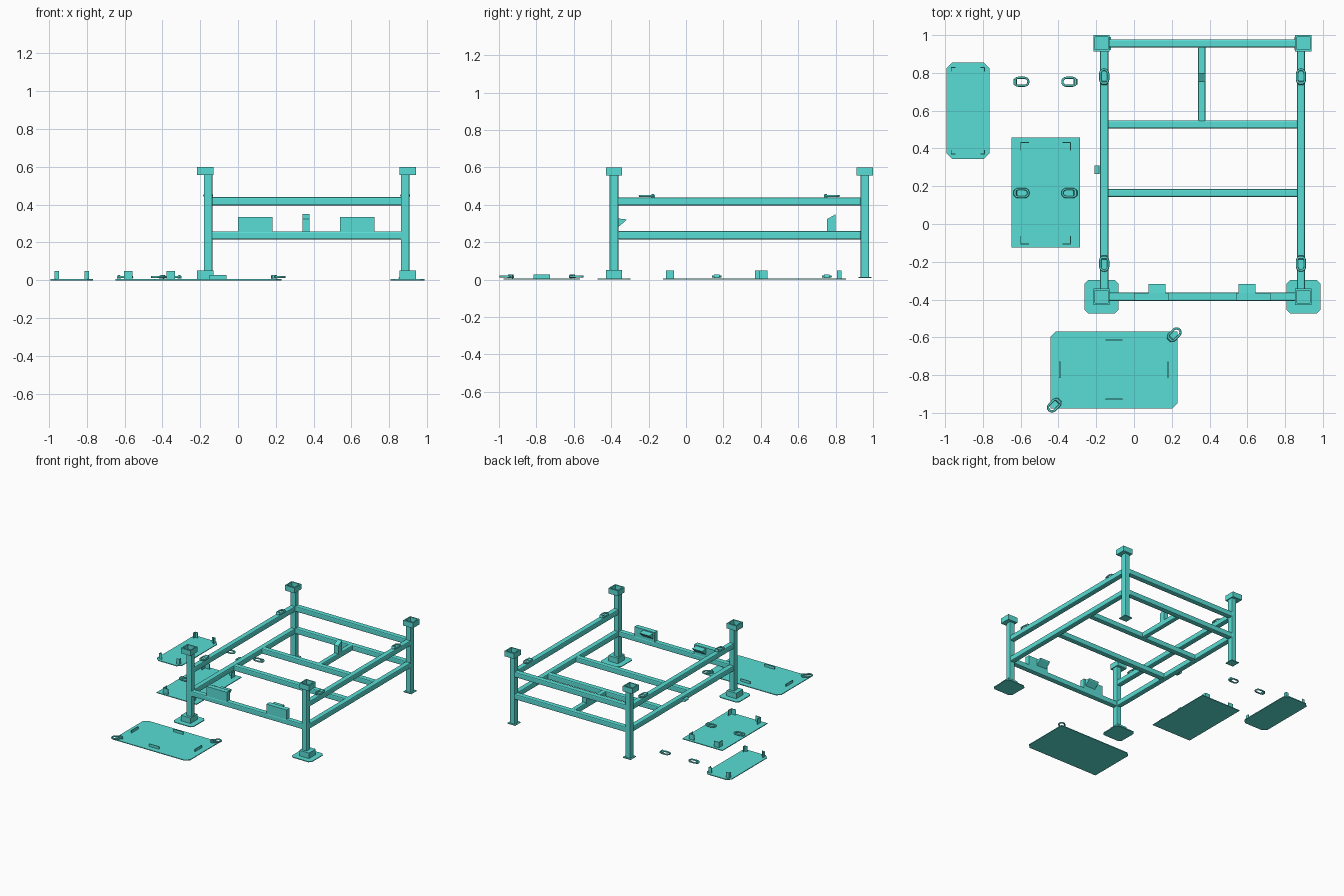
import bpy, bmesh
from math import cos, sin, pi, radians

if "Cube" in bpy.data.objects:
    bpy.data.objects.remove(bpy.data.objects["Cube"])

mat = bpy.data.materials.new("turquoise_paint")
mat.diffuse_color = (0.1, 0.72, 0.66, 1)
mat.use_nodes = True
mat.node_tree.nodes["Principled BSDF"].inputs["Base Color"].default_value = mat.diffuse_color


def finish(name, bm, bevel=0.0):
    bmesh.ops.recalc_face_normals(bm, faces=bm.faces)
    me = bpy.data.meshes.new(name)
    bm.to_mesh(me)
    bm.free()
    ob = bpy.data.objects.new(name, me)
    bpy.context.collection.objects.link(ob)
    me.materials.append(mat)
    if bevel:
        m = ob.modifiers.new("edge_round", 'BEVEL')
        m.width, m.segments = bevel, 2
    return ob


def box(name, x0, x1, y0, y1, z0, z1, bevel=0.0):
    bm = bmesh.new()
    bmesh.ops.create_cube(bm, size=1)
    for v in bm.verts:
        v.co = (x0 if v.co.x < 0 else x1, y0 if v.co.y < 0 else y1, z0 if v.co.z < 0 else z1)
    return finish(name, bm, bevel)


def prism(name, pts, d):
    """Extrude a closed outline of 3D points along d."""
    bm = bmesh.new()
    f = bm.faces.new([bm.verts.new(p) for p in pts])
    r = bmesh.ops.extrude_face_region(bm, geom=[f])
    bmesh.ops.translate(bm, vec=d, verts=[v for v in r['geom'] if isinstance(v, bmesh.types.BMVert)])
    return finish(name, bm)


def plate(name, x0, x1, y0, y1, cuts, t=0.006):
    """Sheet with chamfers, cuts in order: SW, SE, NE, NW."""
    a, b, c, d = cuts
    pts = [(x0, y0 + a), (x0 + a, y0), (x1 - b, y0), (x1, y0 + b),
           (x1, y1 - c), (x1 - c, y1), (x0 + d, y1), (x0, y1 - d)]
    pts = [p for i, p in enumerate(pts) if p != pts[i - 1]]
    return prism(name, [(x, y, 0) for x, y in pts], (0, 0, t))


def sweep(name, path, r, closed, sides=8):
    cu = bpy.data.curves.new(name, 'CURVE')
    cu.dimensions = '3D'
    cu.bevel_depth, cu.bevel_resolution, cu.use_fill_caps = r, 1, True
    sp = cu.splines.new('POLY')
    sp.points.add(len(path) - 1)
    for p, co in zip(sp.points, path):
        p.co = (*co, 1)
    sp.use_cyclic_u = closed
    cu.materials.append(mat)
    ob = bpy.data.objects.new(name, cu)
    bpy.context.collection.objects.link(ob)
    return ob


def lash_ring(name, x, y, z, deg):
    """Oblong ring with a strap clip at the end facing deg."""
    a = radians(deg)
    path = []
    for c, s in ((0.016, -pi / 2), (-0.016, pi / 2)):
        for i in range(9):
            t = s + pi * i / 8
            path.append((c + 0.021 * cos(t), 0.021 * sin(t), 0))
    ring = sweep(name + "_loop", path, 0.006, True)
    # arched strap holding the ring down
    pts = [(0.023, -0.014, -0.008), (0.043, -0.014, -0.008), (0.043, -0.014, 0.003),
           (0.038, -0.014, 0.011), (0.028, -0.014, 0.011), (0.023, -0.014, 0.003)]
    strap = prism(name + "_clip", pts, (0, 0.028, 0))
    for o in (ring, strap):
        o.location = (x, y, z)
        o.rotation_euler.z = a


def angle_corner(name, x, y, sx, sy, leg, h=0.05, t=0.005):
    """L-shaped locating corner pointing inwards."""
    pts = [(0, 0), (leg, 0), (leg, t), (t, t), (t, leg), (0, leg)]
    prism(name, [(x + sx * u, y + sy * v, 0.004) for u, v in pts], (0, 0, h - 0.004))


XL, XR, YF, YB, H = -0.158, 0.884, -0.385, 0.956, 0.022
UP, LOW = 0.418, 0.237

# corner posts, stacking cups and feet
for side, px, cx in (("left", XL, -0.172), ("right", XR, 0.897)):
    for end, py in (("front", YF), ("rear", YB)):
        n = f"{end}_{side}_"
        box(n + "post", px - 0.023, px + 0.023, py - 0.023, py + 0.023, 0.008, 0.562, 0.006)
        w, t = 0.0435, 0.01
        box(n + "cup_floor", cx - w + t, cx + w - t, py - w + t, py + w - t, 0.557, 0.565)
        for s in (-1, 1):
            xs = sorted((cx + s * w, cx + s * (w - t)))
            ys = sorted((py + s * w, py + s * (w - t)))
            box(n + "cup_side", *xs, py - w, py + w, 0.557, 0.6)
            box(n + "cup_end", cx - w + t, cx + w - t, *ys, 0.557, 0.6)
        if end == "front":
            plate(n + "base_plate", cx - 0.09, cx + 0.09, py - 0.089, py + 0.089, (0.02,) * 4)
            box(n + "foot_sleeve", cx - w, cx + w, py - w, py + w, 0.006, 0.051)
        else:
            box(n + "foot_pad", px - 0.035, px + 0.035, py - 0.035, py + 0.035, 0.009, 0.015)
    # side rails
    for lvl, z in (("upper", UP), ("lower", LOW)):
        box(f"{lvl}_{side}_rail", px - H, px + H, YF + 0.02, YB - 0.02, z - H, z + H, 0.008)
    # lashing rings on the upper rails
    lash_ring(f"rear_{side}_rail_ring", px, 0.78, UP + 0.03, -90)
    lash_ring(f"front_{side}_rail_ring", px, -0.21, UP + 0.03, 90)

# cross members
for n, y, z in (("rear_upper_rail", YB, UP), ("rear_lower_rail", YB, LOW), ("front_lower_rail", YF, LOW),
                ("rear_cross_member", 0.527, LOW), ("front_cross_member", 0.164, LOW)):
    box(n, XL + 0.015, XR - 0.015, y - H, y + H, z - H, z + H, 0.008)
box("centre_spine", 0.34, 0.379, 0.54, 0.94, LOW - H, LOW + H, 0.008)

# slanted stop on the spine
prism("spine_stop", [(0.34, y, z) for y, z in ((0.753, 0.25), (0.8, 0.25), (0.8, 0.35), (0.753, 0.323))],
      (0.039, 0, 0))

# front brackets with rearward tabs
for n, x0, t0 in (("left", 0.0, 0.077), ("right", 0.54, 0.553)):
    box(n + "_front_bracket", x0, x0 + 0.182, YF - 0.02, YF + 0.02, 0.25, 0.335)
    prism(n + "_bracket_tab", [(t0, y, z) for y, z in
                               ((-0.37, 0.328), (-0.318, 0.322), (-0.325, 0.312), (-0.37, 0.275))], (0.09, 0, 0))

# short tube on the left lower rail
sleeve = sweep("side_tube", [(-0.196, 0.265, LOW), (-0.196, 0.309, LOW)], 0.014, False)
sleeve.data.bevel_resolution = 2
sleeve.data.use_fill_caps = False

# middle floor plate with locating corners
plate("middle_plate", -0.648, -0.287, -0.124, 0.457, (0,) * 4)
for sx, x in ((1, -0.602), (-1, -0.333)):
    for sy, y in ((1, -0.108), (-1, 0.435)):
        angle_corner("middle_plate_corner", x, y, sx, sy, 0.045)

# narrow floor plate with locating corners
plate("narrow_plate", -0.992, -0.766, 0.343, 0.856, (0.03,) * 4)
for sx, x in ((1, -0.97), (-1, -0.788)):
    for sy, y in ((1, 0.368), (-1, 0.832)):
        angle_corner("narrow_plate_corner", x, y, sx, sy, 0.024)

# front floor plate with upright tabs
plate("front_plate", -0.443, 0.231, -0.977, -0.568, (0, 0.03, 0, 0.03))
for y in (-0.615, -0.928):
    box("front_plate_long_tab", -0.151, -0.062, y - 0.003, y + 0.003, 0.004, 0.027)
for x in (-0.393, 0.18):
    box("front_plate_end_tab", x - 0.003, x + 0.003, -0.815, -0.728, 0.004, 0.027)

# loose lashing rings at floor level
for n, x, y, a in (("front_plate_corner_ring", -0.423, -0.96, 45), ("front_plate_far_ring", 0.214, -0.585, 225),
                   ("middle_plate_left_ring", -0.596, 0.164, 180), ("middle_plate_right_ring", -0.342, 0.164, 0),
                   ("floor_left_ring", -0.596, 0.753, 180), ("floor_right_ring", -0.342, 0.753, 0)):
    lash_ring(n, x, y, 0.017, a)
